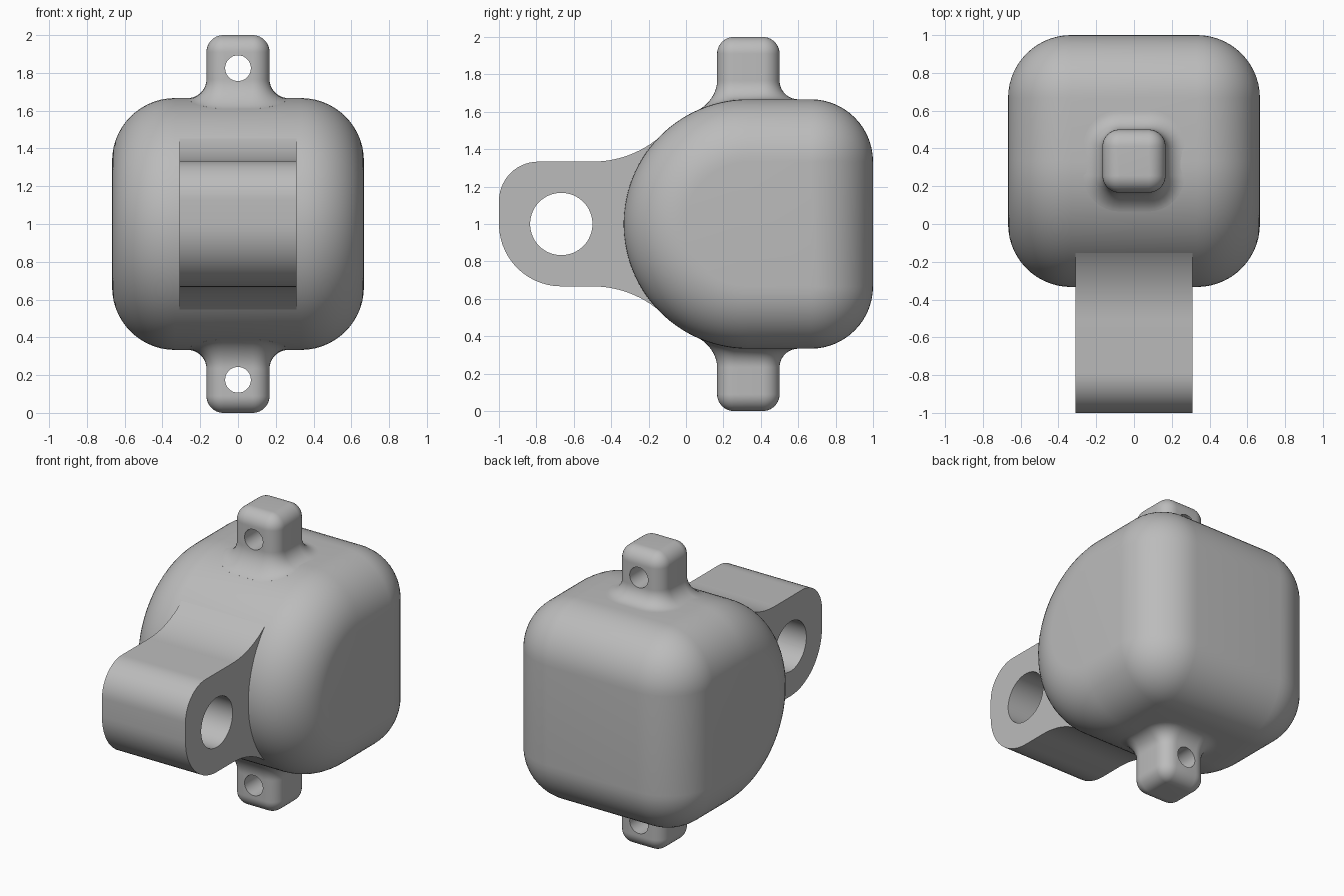
import bpy, bmesh
from math import sin, cos, pi, sqrt, atan2, hypot

cube = bpy.data.objects.get("Cube")
if cube:
    bpy.data.objects.remove(cube)

grey = bpy.data.materials.new("plain grey")
grey.use_nodes = True
colour = (0.5, 0.5, 0.5, 1)
grey.diffuse_color = colour
grey.node_tree.nodes["Principled BSDF"].inputs["Base Color"].default_value = colour

THIRD = 1 / 3          # basic module of the part
R = 2 * THIRD          # radius of the rounded body front
CY = THIRD             # body centre in y
STEPS = 14


def arc(cx, cy, r, a0, a1, n):
    """Points on an arc, angles in radians."""
    return [(cx + r * cos(a0 + (a1 - a0) * i / n),
             cy + r * sin(a0 + (a1 - a0) * i / n)) for i in range(n + 1)]


def loft(name, rings):
    """Skin a closed solid over a list of equally sized rings."""
    bm = bmesh.new()
    loops = [[bm.verts.new(p) for p in ring] for ring in rings]
    for a, b in zip(loops, loops[1:]):
        for i in range(len(a)):
            j = (i + 1) % len(a)
            bm.faces.new((a[i], a[j], b[j], b[i]))
    bm.faces.new(loops[0])
    bm.faces.new(loops[-1])
    bmesh.ops.remove_doubles(bm, verts=bm.verts, dist=0.0002)
    bmesh.ops.recalc_face_normals(bm, faces=bm.faces)
    mesh = bpy.data.meshes.new(name)
    bm.to_mesh(mesh)
    bm.free()
    mesh.materials.append(grey)
    obj = bpy.data.objects.new(name, mesh)
    bpy.context.collection.objects.link(obj)
    return obj


def select_only(obj):
    bpy.ops.object.select_all(action='DESELECT')
    obj.select_set(True)
    bpy.context.view_layer.objects.active = obj


def drill(obj, centre, radius, rotation):
    """Bore a round hole through a part."""
    bpy.ops.mesh.primitive_cylinder_add(vertices=64, radius=radius, depth=1,
                                        location=centre, rotation=rotation)
    cutter = bpy.context.object
    cutter.data.materials.append(grey)
    cutter.hide_render = True
    mod = obj.modifiers.new("hole", 'BOOLEAN')
    mod.operation = 'DIFFERENCE'
    mod.solver = 'EXACT'
    mod.object = cutter
    select_only(obj)
    bpy.ops.object.modifier_apply(modifier=mod.name)
    bpy.data.objects.remove(cutter)


def smooth(obj):
    select_only(obj)
    bpy.ops.object.shade_smooth_by_angle(angle=pi / 6)


# Body: round front, square back, all edges rounded by one module
outline = []           # (core point, outward normal)
for n in arc(0, 0, 1, pi / 2, 3 * pi / 2, 4 * STEPS):
    outline.append(((CY + THIRD * n[0], 1 + THIRD * n[1]), n))
for side, start in ((-1, -pi / 2), (1, 0)):
    for n in arc(0, 0, 1, start, start + pi / 2, STEPS):
        outline.append(((CY + THIRD, 1 + side * THIRD), n))
half = arc(THIRD, 0, THIRD, pi / 2, 0, STEPS)
sections = [(-x, r) for x, r in reversed(half)] + half
body = loft("body", [[(x, c[0] + r * n[0], c[1] + r * n[1]) for c, n in outline]
                     for x, r in sections])
smooth(body)

# Front lug: flat sided plate blending tangentially into the body
LUG = 0.31
bend = 0.556           # blend radius
by, bz = -0.5, THIRD + bend
reach = atan2(-bz, CY - by)       # direction from blend centre to body centre
upper = arc(-1 + 0.21, THIRD - 0.21, 0.21, pi, pi / 2, STEPS)
upper += arc(by, bz, bend, -pi / 2, reach, STEPS)
lower = arc(-R, 0, THIRD, pi, 3 * pi / 2, STEPS)
lower += [(y, -z) for y, z in arc(by, bz, bend, -pi / 2, reach, STEPS)]
profile = upper + [(CY, 0)] + lower[::-1]
lug = loft("front_lug", [[(x, y, 1 + z) for y, z in profile] for x in (-LUG, LUG)])
drill(lug, (0, -R, 1), THIRD / 2, (0, pi / 2, 0))
smooth(lug)

# Top and bottom eyelets: rounded posts with a flared foot and a cross hole
CORE, ROUND, FLARE = 0.077, 0.09, 0.1
TOP, FOOT = 1.0, R                # heights above the body centre
levels = [(0.1, FOOT - 0.15, True), (ROUND + FLARE, FOOT - 0.03, True)]
levels += [(r, z, True) for r, z in
           arc(ROUND + FLARE, FOOT + FLARE, FLARE, -pi / 2, -pi, STEPS)]
levels += [(r, z, False) for r, z in arc(0, TOP - ROUND, ROUND, 0, pi / 2, STEPS)]


def post_ring(r, z, follow, sign):
    ring = []
    for k, (sx, sy) in enumerate(((1, 1), (-1, 1), (-1, -1), (1, -1))):
        for x, dy in arc(sx * CORE, sy * CORE, r, k * pi / 2, (k + 1) * pi / 2, 8):
            # The foot follows the curve of the body front
            drop = R - sqrt(R * R - dy * dy) if follow and dy < 0 else 0
            fade = min(1, max(0, (FOOT + FLARE - z) / FLARE))
            ring.append((x, CY + dy, 1 + sign * (z - drop * fade)))
    return ring


for name, sign in (("top_eyelet", 1), ("bottom_eyelet", -1)):
    post = loft(name, [post_ring(r, z, f, sign) for r, z, f in levels])
    drill(post, (0, CY, 1 + sign * 0.825), 0.068, (pi / 2, 0, 0))
    smooth(post)
